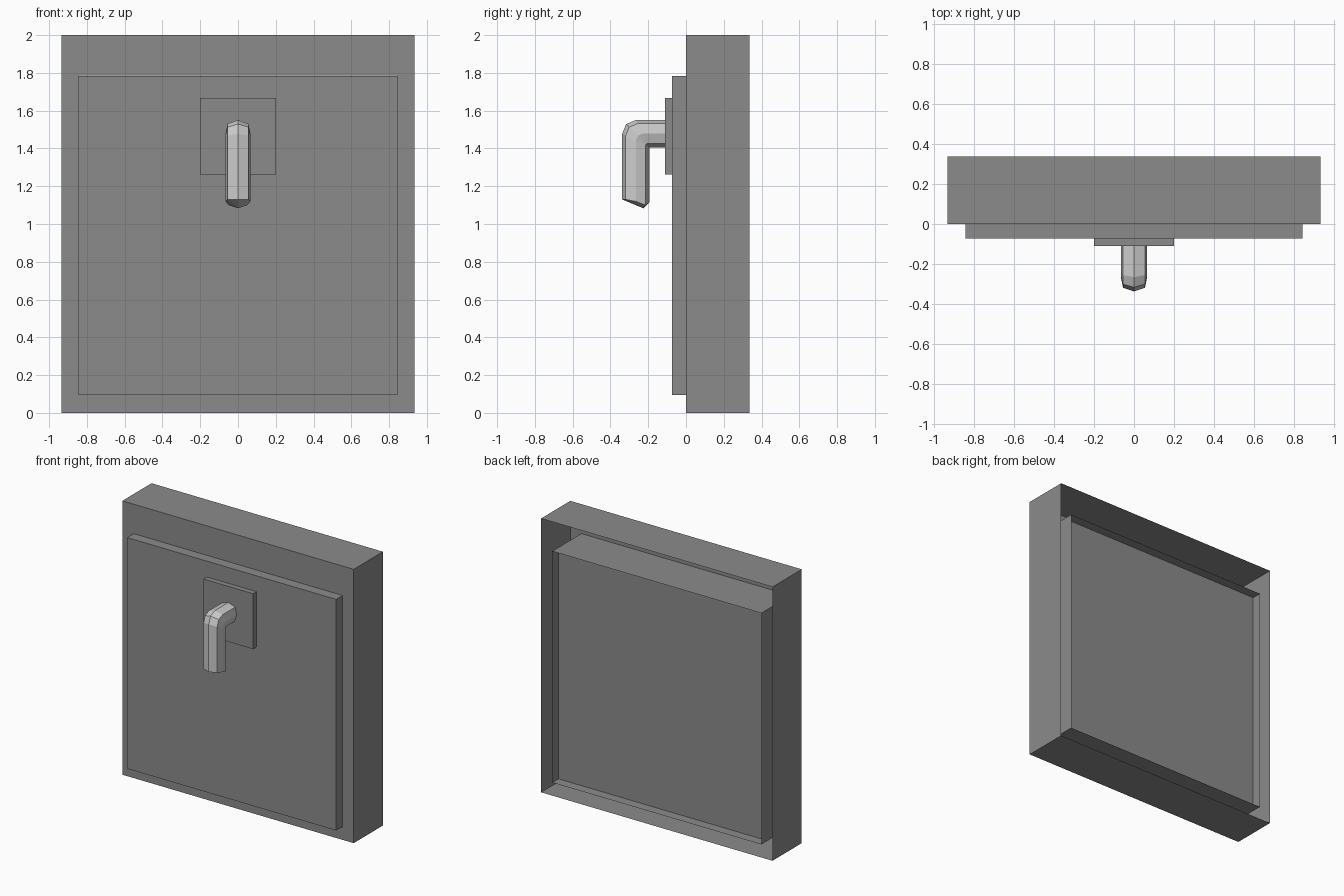
import bpy, bmesh

if "Cube" in bpy.data.objects:
    bpy.data.objects.remove(bpy.data.objects["Cube"])


def material(name, value):
    mat = bpy.data.materials.new(name)
    mat.diffuse_color = (value, value, value, 1)
    mat.use_nodes = True
    mat.node_tree.nodes["Principled BSDF"].inputs["Base Color"].default_value = mat.diffuse_color
    return mat


DARK = material("dark_grey", 0.26)
MID = material("mid_grey", 0.53)


def make_object(name, bm, mat):
    mesh = bpy.data.meshes.new(name)
    bm.to_mesh(mesh)
    bm.free()
    mesh.materials.append(mat)
    obj = bpy.data.objects.new(name, mesh)
    bpy.context.collection.objects.link(obj)
    return obj


def loft(bm, rings):
    """Join successive closed rings of points with quads."""
    loops = [[bm.verts.new(p) for p in ring] for ring in rings]
    for a, b in zip(loops, loops[1:]):
        n = len(a)
        for i in range(n):
            j = (i + 1) % n
            bm.faces.new((a[i], a[j], b[j], b[i]))
    return loops


def rect(w, z0, z1, y):
    return [(-w, y, z0), (w, y, z0), (w, y, z1), (-w, y, z1)]


def box(name, w, y0, y1, z0, z1):
    bm = bmesh.new()
    loops = loft(bm, [rect(w, z0, z1, y1), rect(w, z0, z1, y0)])
    bm.faces.new(loops[0][::-1])
    bm.faces.new(loops[1])
    return make_object(name, bm, DARK)


# Thin shell surround: outer walls, front border and inner reveal, open at the back
OUTER = (0.935, 0.0, 2.0)
INNER = (0.845, 0.095, 1.785)
bm = bmesh.new()
loft(bm, [rect(*OUTER, 0.337), rect(*OUTER, 0.0),
          rect(*INNER, 0.0), rect(*INNER, 0.337)])
make_object("frame", bm, DARK)

# Panel slab pushed slightly out of the frame, and the mounting plate
box("panel", 0.844, -0.073, 0.267, 0.096, 1.784)
box("mounting_plate", 0.20, -0.111, -0.073, 1.263, 1.668)

# Bent eight-sided handle; section is (x, offset towards outside of bend, end height)
half = [(0.0, 0.072, 1.13), (0.055, 0.053, 1.13), (0.066, 0.0, 1.12),
        (0.05, -0.052, 1.10), (0.0, -0.072, 1.115)]
section = half + [(-x, n, z) for x, n, z in half[-2:0:-1]]
CY, CZ = -0.266, 1.478


def handle_path(x, n, end):
    c = (n + 0.072) / 2          # corner rounding, zero on the inside
    y, z = CY - n, CZ + n
    return [(x, -0.11, z), (x, y + c, z),
            (x, y + c * 0.29, z - c * 0.29),
            (x, y, z - c - 0.001), (x, y, end)]


bm = bmesh.new()
rings = list(zip(*[handle_path(*s) for s in section]))
loops = loft(bm, rings)
bm.faces.new(loops[0])
tip = bm.verts.new((0, -0.226, 1.083))
end = loops[-1]
for i in range(len(end)):
    bm.faces.new((end[i], end[(i + 1) % len(end)], tip))
bmesh.ops.recalc_face_normals(bm, faces=bm.faces)
make_object("handle", bm, MID)
